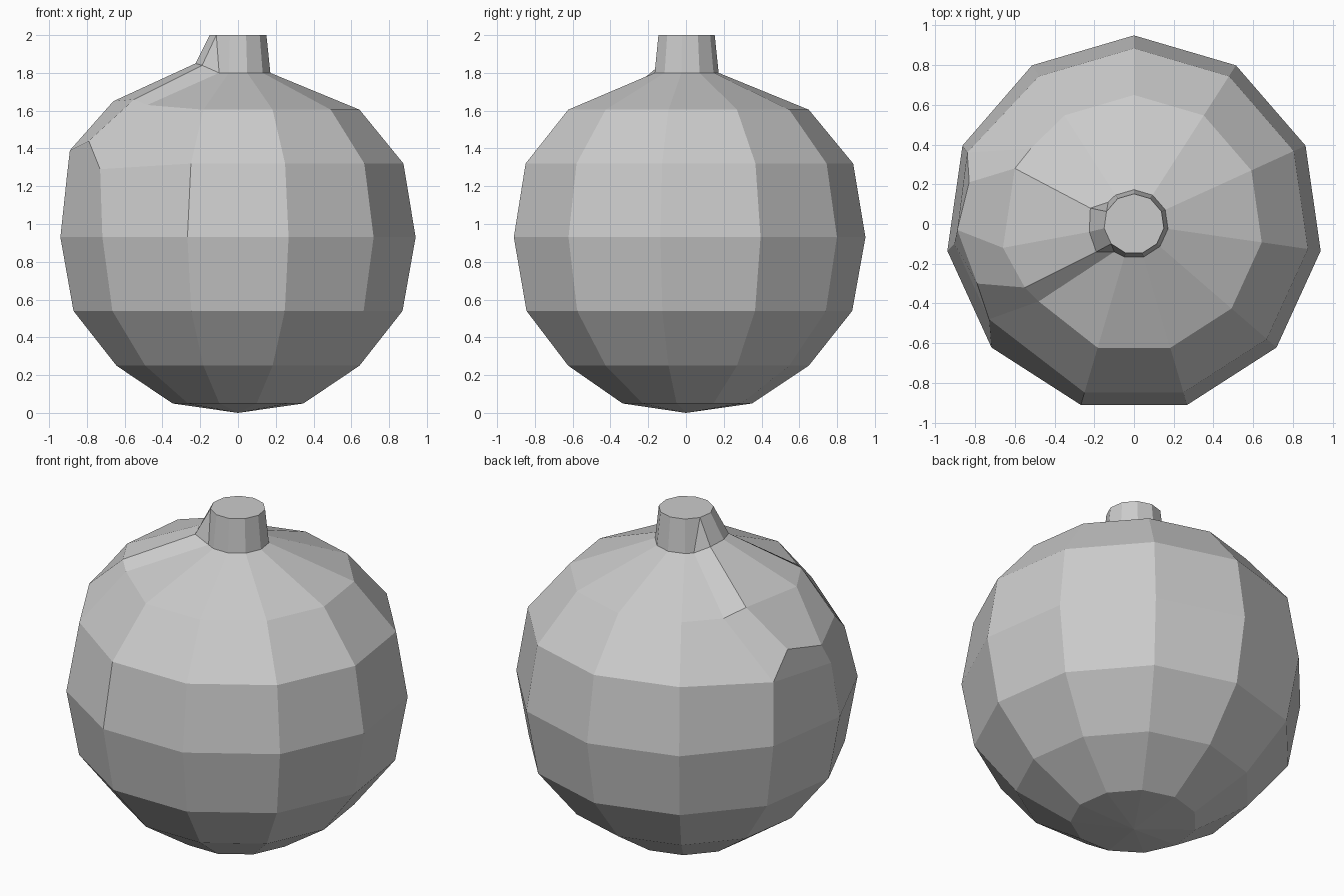
import bpy, bmesh
from math import sin, cos, pi

if "Cube" in bpy.data.objects:
    bpy.data.objects.remove(bpy.data.objects["Cube"])

N = 11  # sides
profile = [(0.35, 0.05), (0.65, 0.25), (0.88, 0.54), (0.95, 0.93),
           (0.885, 1.32), (0.65, 1.605), (0.173, 1.80), (0.152, 2.0)]
SHOULDER, UPPER, COLLAR, RIM = 4, 5, 6, 7

# body points nudged aside around the raised panel: (ring, column) -> position
nudged = {(SHOULDER, 2): (-0.84, 0.36, 1.30), (SHOULDER, 3): (-0.905, -0.10, 1.26),
          (SHOULDER, 4): (-0.73, -0.48, 1.29),
          (UPPER, 2): (-0.52, 0.38, 1.61), (UPPER, 4): (-0.48, -0.39, 1.63),
          (COLLAR, 2): (-0.13, 0.11, 1.80), (COLLAR, 4): (-0.10, -0.14, 1.80)}

# raised panel, rows from shoulder to collar
panel_points = [[(-0.83, 0.21, 1.44), (-0.89, -0.03, 1.39), (-0.79, -0.30, 1.44)],
                [(-0.60, 0.28, 1.66), (-0.66, -0.12, 1.65), (-0.55, -0.32, 1.66)],
                [(-0.22, 0.08, 1.85), (-0.225, -0.04, 1.85), (-0.19, -0.14, 1.84)]]

bm = bmesh.new()

# body and neck rings
rings = []
for r, (rad, z) in enumerate(profile):
    ring = []
    for k in range(N):
        a = pi / 2 + 2 * pi * k / N
        ring.append(bm.verts.new(nudged.get((r, k), (rad * cos(a), rad * sin(a), z))))
    rings.append(ring)

# base and flat top
pole = bm.verts.new((0, 0, 0))
for k in range(N):
    bm.faces.new((pole, rings[0][(k + 1) % N], rings[0][k]))
bm.faces.new(rings[RIM])

# wall quads, leaving a gap for the panel
for r in range(RIM):
    for k in range(N):
        if r >= SHOULDER and k in (2, 3):
            continue
        j = (k + 1) % N
        bm.faces.new((rings[r][k], rings[r][j], rings[r + 1][j], rings[r + 1][k]))

# raised panel, with stepped edges and the flared neck side
panel = [[bm.verts.new(p) for p in row] for row in panel_points]
strips = [rings[SHOULDER][2:5]] + panel + [rings[RIM][2:5]]
for low, high in zip(strips, strips[1:]):
    for c in range(2):
        bm.faces.new((low[c], low[c + 1], high[c + 1], high[c]))
for col, c in ((2, 0), (4, 2)):
    bm.faces.new((rings[SHOULDER][col], panel[0][c], panel[1][c], rings[UPPER][col]))
    bm.faces.new((rings[UPPER][col], panel[1][c], panel[2][c], rings[COLLAR][col]))
    bm.faces.new((rings[COLLAR][col], panel[2][c], rings[RIM][col]))

bmesh.ops.remove_doubles(bm, verts=[v for v in bm.verts if not v.link_faces], dist=0.0)
bmesh.ops.delete(bm, geom=[v for v in bm.verts if not v.link_faces], context='VERTS')
bmesh.ops.recalc_face_normals(bm, faces=bm.faces)

mesh = bpy.data.meshes.new("round_bulb")
bm.to_mesh(mesh)
bm.free()
bpy.context.collection.objects.link(bpy.data.objects.new("round_bulb", mesh))
